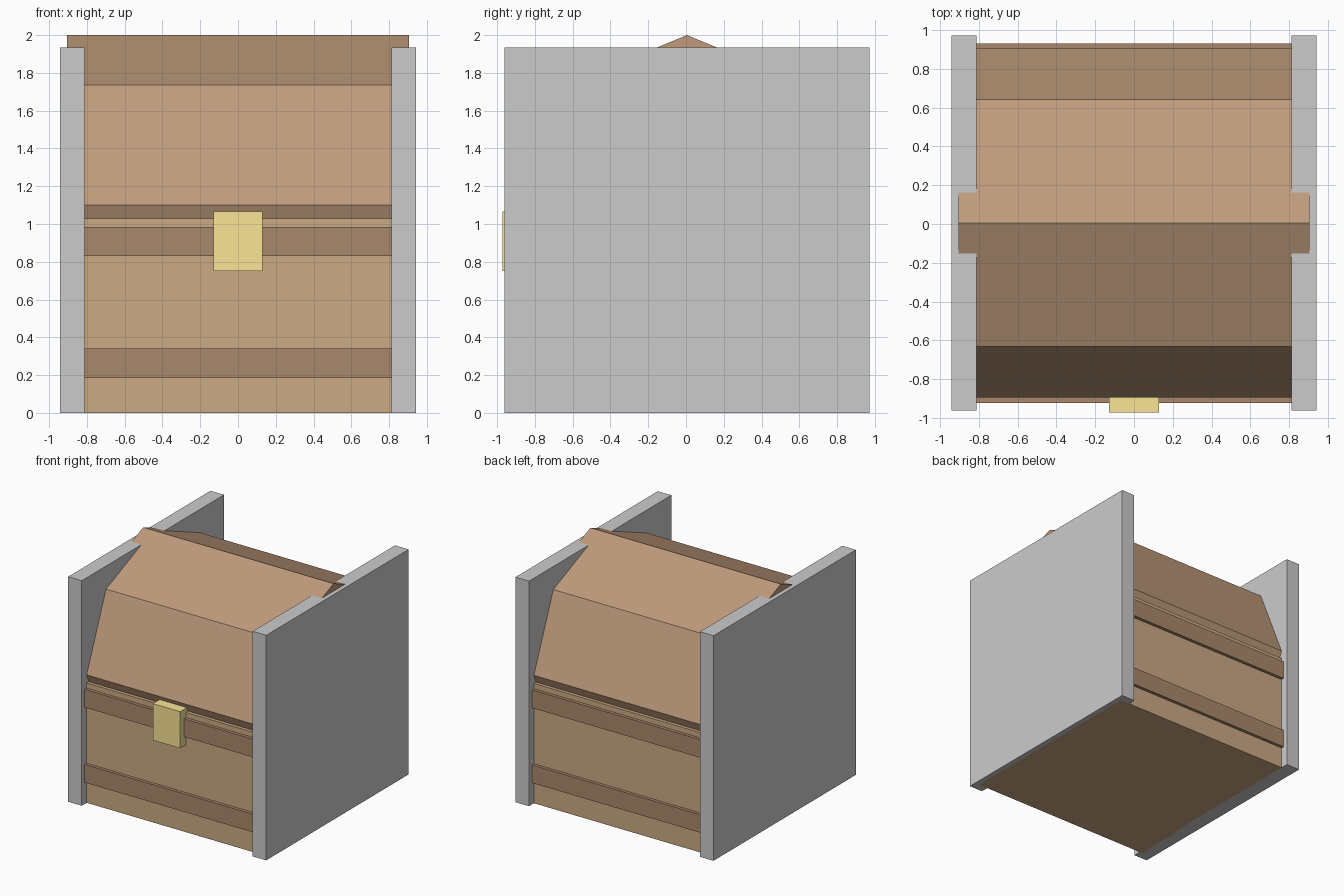
import bpy, math

if "Cube" in bpy.data.objects:
    bpy.data.objects.remove(bpy.data.objects["Cube"])

CY = 0.005  # centre of the chest in y


def mat(name, col):
    m = bpy.data.materials.new(name)
    m.diffuse_color = (*col, 1)
    m.use_nodes = True
    m.node_tree.nodes["Principled BSDF"].inputs["Base Color"].default_value = m.diffuse_color
    return m


wood = mat("body_wood", (0.60, 0.40, 0.23))
lid_wood = mat("lid_wood", (0.52, 0.33, 0.20))
trim = mat("trim_wood", (0.40, 0.25, 0.15))
brass = mat("brass", (0.95, 0.78, 0.30))


def box(name, x, y, z, material=None):
    bpy.ops.mesh.primitive_cube_add(
        size=1, location=[(a + b) / 2 for a, b in (x, y, z)])
    o = bpy.context.object
    o.name = name
    o.scale = [b - a for a, b in (x, y, z)]
    bpy.ops.object.transform_apply(location=False, rotation=False, scale=True)
    if material:
        o.data.materials.append(material)
    return o


# Chest body
box("chest_body", (-0.9, 0.9), (CY - 0.9, CY + 0.9), (0, 1.03), wood)

# Horizontal bands
for name, z in (("lower_band", (0.185, 0.34)), ("upper_band", (0.83, 0.985))):
    box(name, (-0.9, 0.9), (CY - 0.927, CY + 0.927), z, trim)

# Eight-sided barrel lid, lying along x with an edge on top
bpy.ops.mesh.primitive_cylinder_add(
    vertices=8, radius=0.9, depth=1.81, location=(0, CY, 1.1),
    rotation=(0, math.pi / 2, 0))
lid = bpy.context.object
lid.name = "barrel_lid"
lid.data.materials.append(lid_wood)

# Side panels
for name, s in (("left_panel", -1), ("right_panel", 1)):
    box(name, sorted((s * 0.813, s * 0.942)), (CY - 0.967, CY + 0.967), (0, 1.935))

# Front latch
box("latch", (-0.13, 0.13), (-0.972, -0.83), (0.75, 1.065), brass)
